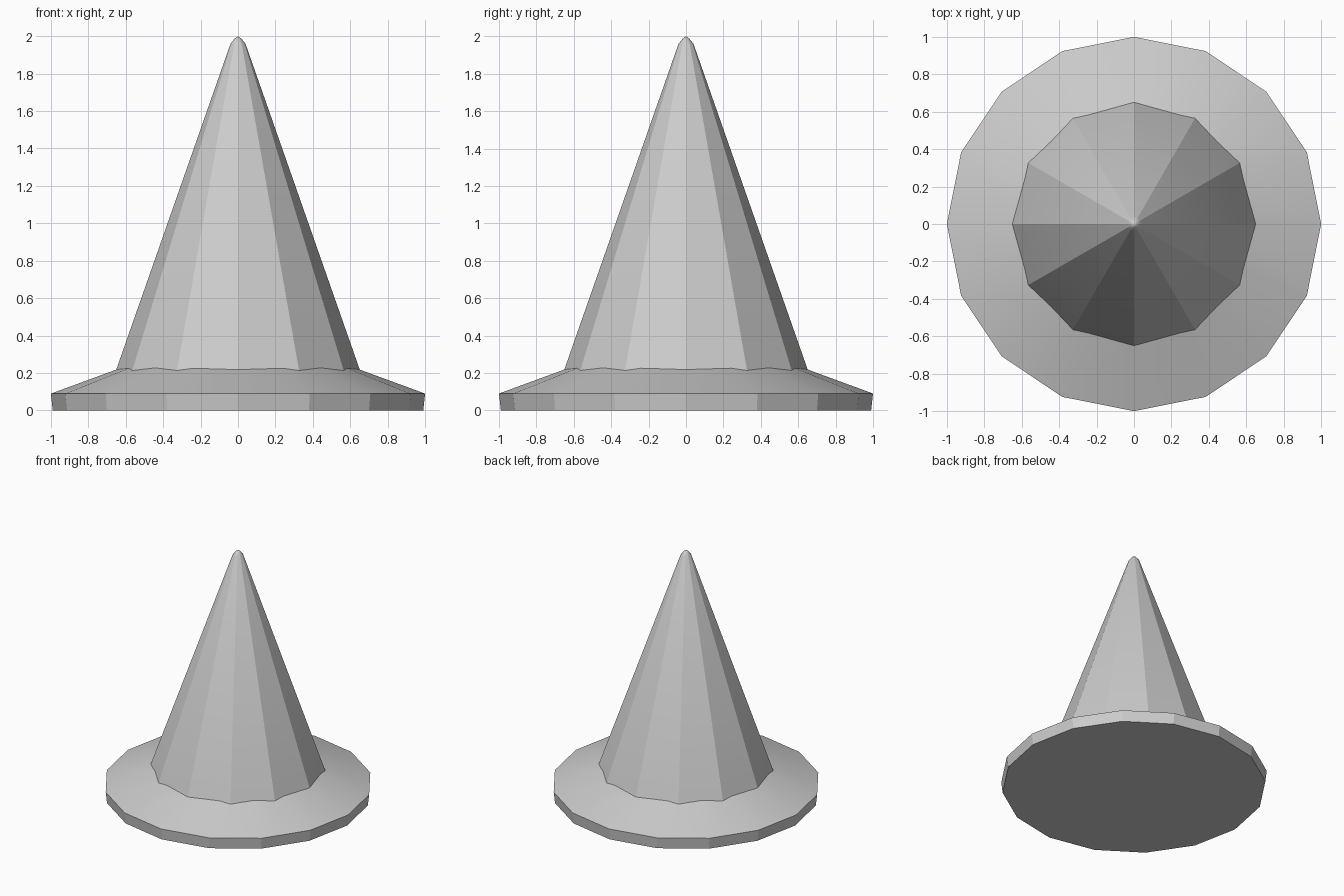
import bpy, bmesh, math

cube = bpy.data.objects.get("Cube")
if cube:
    bpy.data.objects.remove(cube, do_unlink=True)

grey = bpy.data.materials.new("light_grey")
grey.use_nodes = True
colour = (0.6, 0.6, 0.6, 1)
grey.diffuse_color = colour
grey.node_tree.nodes["Principled BSDF"].inputs["Base Color"].default_value = colour


def turned(name, sides, profile, tip=None):
    """Faceted solid of revolution from (radius, height) pairs, with an optional point on top."""
    bm = bmesh.new()
    rings = []
    for radius, z in profile:
        angles = [2 * math.pi * i / sides for i in range(sides)]
        rings.append([bm.verts.new((radius * math.cos(a), radius * math.sin(a), z)) for a in angles])
    for low, high in zip(rings, rings[1:]):
        for i in range(sides):
            j = (i + 1) % sides
            bm.faces.new((low[i], low[j], high[j], high[i]))
    bm.faces.new(rings[0][::-1])
    if tip is None:
        bm.faces.new(rings[-1])
    else:
        point = bm.verts.new((0, 0, tip))
        for i in range(sides):
            bm.faces.new((rings[-1][i], rings[-1][(i + 1) % sides], point))
    mesh = bpy.data.meshes.new(name)
    bm.to_mesh(mesh)
    bm.free()
    mesh.materials.append(grey)
    obj = bpy.data.objects.new(name, mesh)
    bpy.context.collection.objects.link(obj)
    bpy.ops.object.select_all(action='DESELECT')
    obj.select_set(True)
    bpy.context.view_layer.objects.active = obj
    bpy.ops.object.shade_smooth_by_angle(angle=math.radians(20))
    return obj


# Sloped base flange, running on a little way inside the cone
turned("base_flange", 16, [(0.99, 0), (1, 0.09), (0.6, 0.237)])

# Tall faceted cone with a blunted tip
turned("cone_body", 12, [(0.657, 0.2), (0.04, 1.96), (0.018, 1.987)], tip=2)
